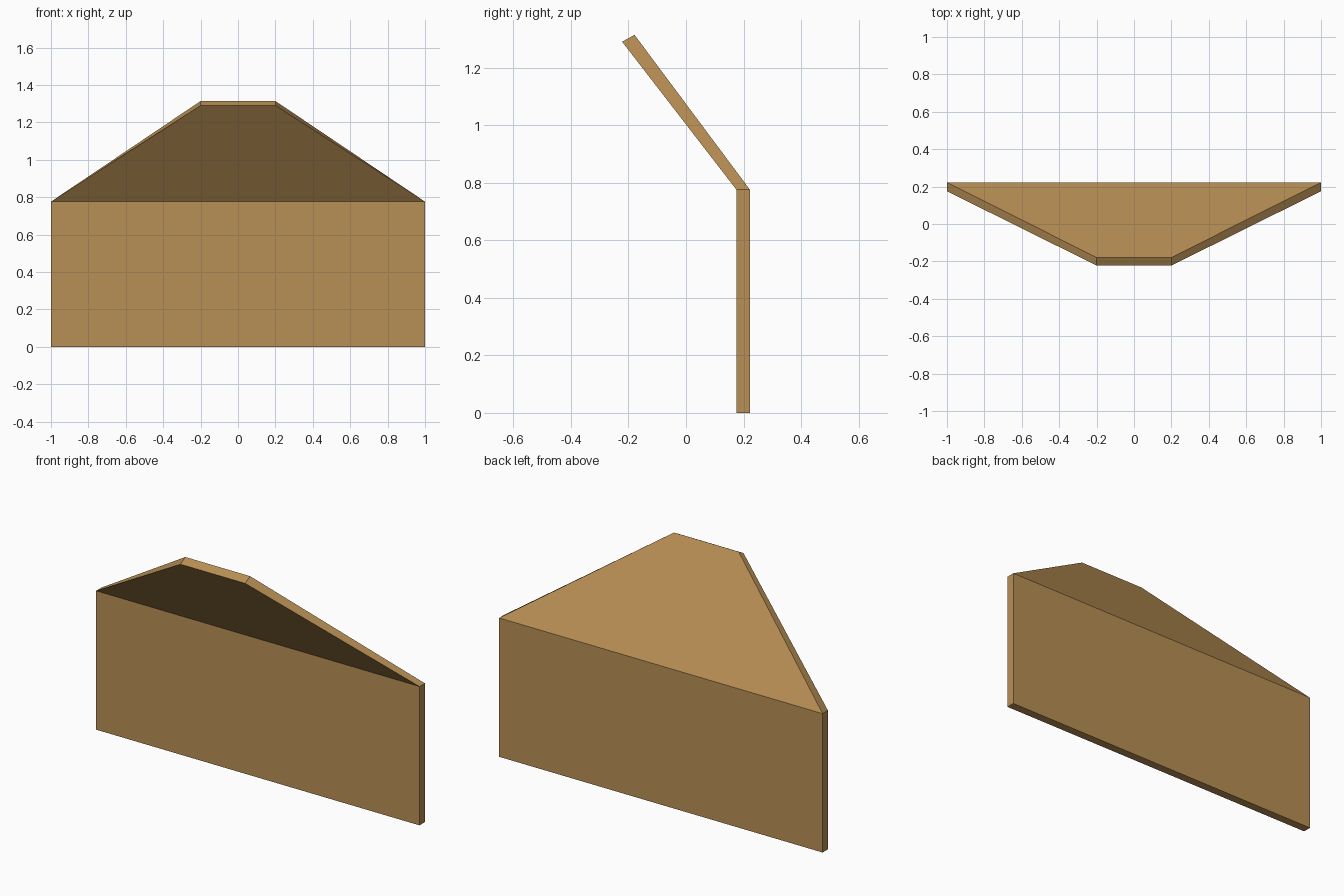
import bpy
import bmesh

if "Cube" in bpy.data.objects:
    bpy.data.objects.remove(bpy.data.objects["Cube"])

wood = bpy.data.materials.new("tan wood")
wood.diffuse_color = (0.477, 0.274, 0.089, 1)
wood.use_nodes = True
wood.node_tree.nodes["Principled BSDF"].inputs["Base Color"].default_value = wood.diffuse_color

BACK, FRONT = 0.222, 0.175   # wall faces in y
BEND = 0.776                 # height where the wall meets the slanted flap


def panel(name, lower, upper):
    """Closed slab between two edges; each edge is (half_width, (y, z) front, (y, z) back)."""
    bm = bmesh.new()
    rings = []
    for half, front, back in (lower, upper):
        rings.append([bm.verts.new((x, y, z)) for x, (y, z) in
                      ((-half, front), (half, front), (half, back), (-half, back))])
    lo, hi = rings
    bm.faces.new(lo[::-1])
    bm.faces.new(hi)
    for i in range(4):
        j = (i + 1) % 4
        bm.faces.new((lo[i], lo[j], hi[j], hi[i]))
    bmesh.ops.recalc_face_normals(bm, faces=bm.faces)
    mesh = bpy.data.meshes.new(name)
    bm.to_mesh(mesh)
    bm.free()
    mesh.materials.append(wood)
    obj = bpy.data.objects.new(name, mesh)
    bpy.context.collection.objects.link(obj)
    return obj


bend_edge = (1.0, (FRONT, BEND), (BACK, BEND))

# Upright rectangular wall
panel("upright_wall", (1.0, (FRONT, 0), (BACK, 0)), bend_edge)

# Trapezoid flap leaning forward, narrowing to the top
panel("slanted_flap", bend_edge, (0.2, (-0.222, 1.290), (-0.179, 1.314)))
